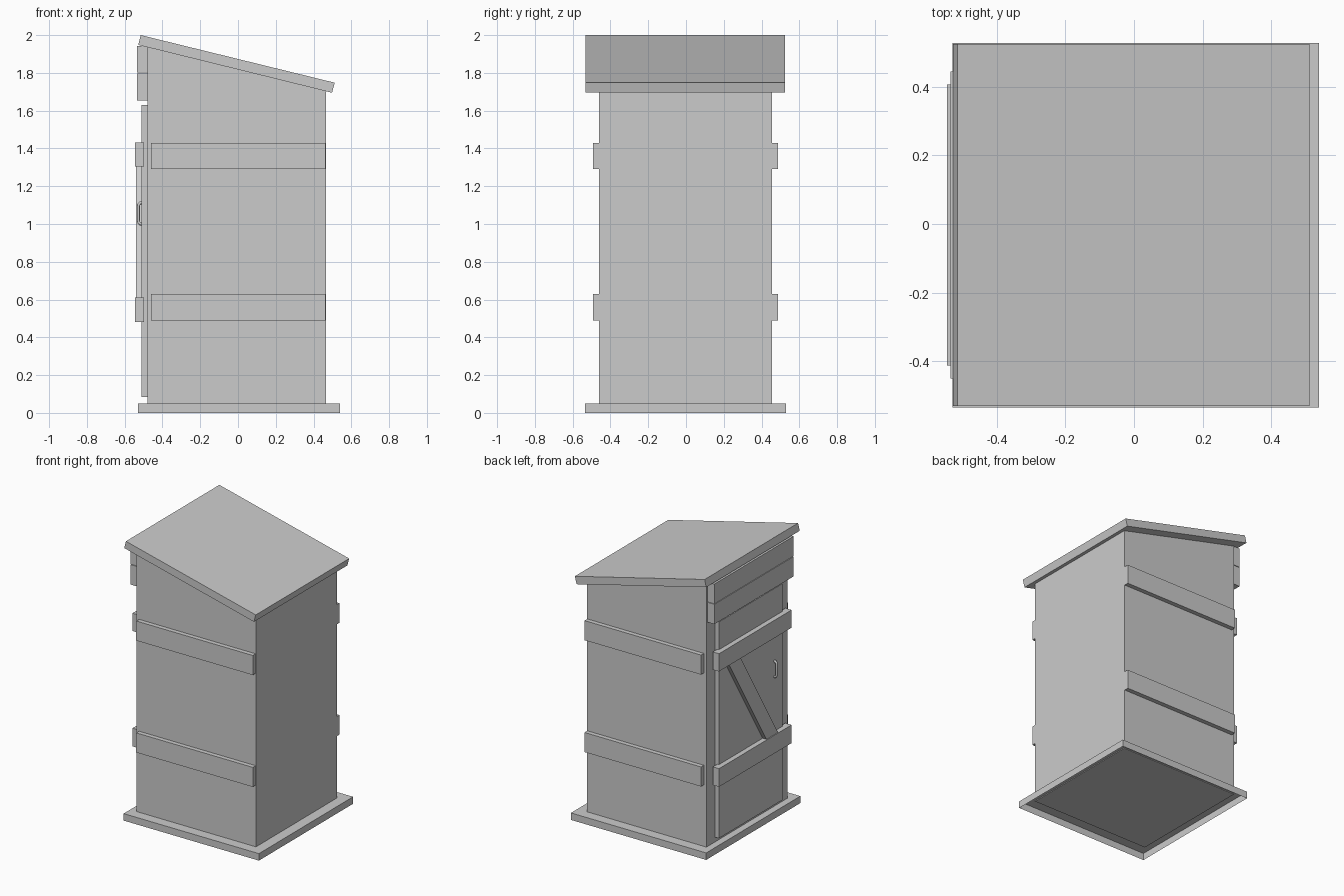
import bpy, bmesh

if "Cube" in bpy.data.objects:
    bpy.data.objects.remove(bpy.data.objects["Cube"])

def mesh_object(name, bm):
    bmesh.ops.recalc_face_normals(bm, faces=bm.faces)
    me = bpy.data.meshes.new(name)
    bm.to_mesh(me)
    bm.free()
    ob = bpy.data.objects.new(name, me)
    bpy.context.collection.objects.link(ob)
    return ob

def prism(name, points, offset, open_bottom=False):
    """Extrude a planar outline along an offset."""
    bm = bmesh.new()
    face = bm.faces.new([bm.verts.new(p) for p in points])
    ext = bmesh.ops.extrude_face_region(bm, geom=[face], use_keep_orig=True)
    verts = [g for g in ext["geom"] if isinstance(g, bmesh.types.BMVert)]
    bmesh.ops.translate(bm, vec=offset, verts=verts)
    bmesh.ops.recalc_face_normals(bm, faces=bm.faces)
    if open_bottom:
        bmesh.ops.delete(bm, geom=[face], context='FACES_ONLY')
    return mesh_object(name, bm)

def box(name, x, y, z, open_bottom=False):
    pts = [(x[0], y[0], z[0]), (x[1], y[0], z[0]), (x[1], y[1], z[0]), (x[0], y[1], z[0])]
    return prism(name, pts, (0, 0, z[1] - z[0]), open_bottom)

YC = -0.003  # shared depth centre

def span(half):
    return (YC - half, YC + half)

def xz_prism(name, profile, half):
    y0, y1 = span(half)
    return prism(name, [(x, y0, z) for x, z in profile], (0, y1 - y0, 0))

# Floor slab, open underneath
box("base", (-0.53, 0.54), span(0.532), (0, 0.05), True)

# Cabin with sloping top
xz_prism("cabin", [(-0.48, 0.045), (0.465, 0.045), (0.465, 1.705), (-0.48, 1.94)], 0.458)

# Slanted roof
xz_prism("roof", [(-0.515, 2.0), (0.512, 1.748), (0.498, 1.695), (-0.528, 1.948)], 0.528)

# Side rails on both flanks
for label, z in (("lower", (0.49, 0.63)), ("upper", (1.29, 1.43))):
    box(label + "_front_rail", (-0.46, 0.462), (-0.493, -0.455), z)
    box(label + "_back_rail", (-0.46, 0.462), (0.45, 0.487), z)

# Boards above the door
box("lower_header_board", (-0.536, -0.475), span(0.448), (1.655, 1.797))
box("upper_header_board", (-0.536, -0.475), span(0.448), (1.801, 1.942))

# Door with battens and diagonal brace
box("door", (-0.51, -0.475), span(0.36), (0.083, 1.63))
box("lower_door_batten", (-0.546, -0.497), span(0.41), (0.48, 0.61))
box("upper_door_batten", (-0.546, -0.497), span(0.41), (1.305, 1.432))
prism("door_brace", [(-0.54, 0.285, 1.308), (-0.54, 0.155, 1.308),
                     (-0.54, -0.27, 0.607), (-0.54, -0.14, 0.607)], (0.035, 0, 0))

# Door handle
cu = bpy.data.curves.new("handle", 'CURVE')
cu.dimensions = '3D'
cu.bevel_depth = 0.008
cu.bevel_resolution = 2
cu.use_fill_caps = True
path = [(-0.505, 1.112), (-0.517, 1.112), (-0.525, 1.104), (-0.527, 1.095),
        (-0.527, 1.017), (-0.525, 1.008), (-0.517, 1.0), (-0.505, 1.0)]
sp = cu.splines.new('POLY')
sp.points.add(len(path) - 1)
for p, (x, z) in zip(sp.points, path):
    p.co = (x, -0.27, z, 1)
bpy.context.collection.objects.link(bpy.data.objects.new("handle", cu))
